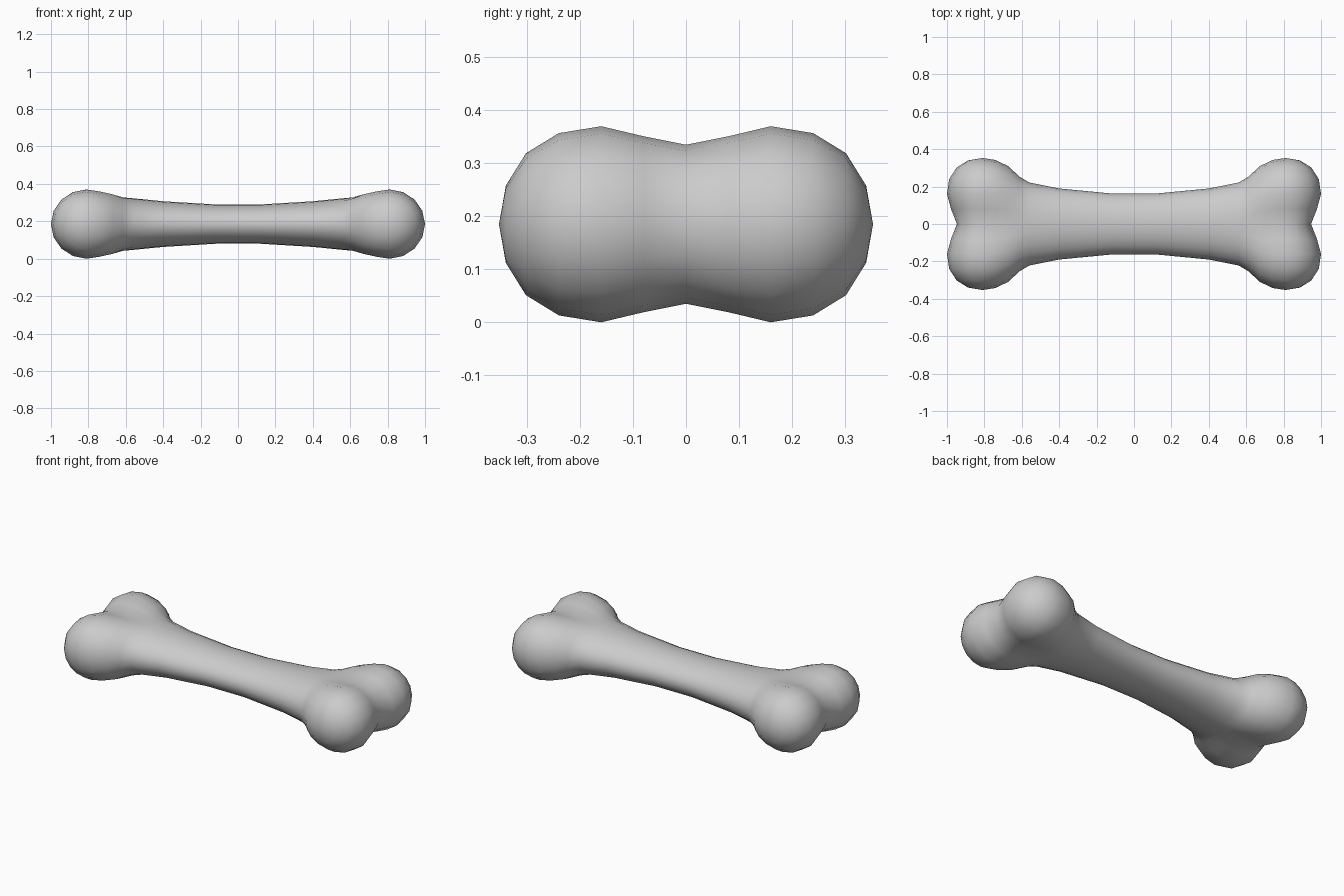
import bpy, bmesh
from math import sin, cos, pi, radians

if "Cube" in bpy.data.objects:
    bpy.data.objects.remove(bpy.data.objects["Cube"])

MID_Z = 0.185
KNOB_X = 0.81

# Two-lobed knob profile from centre line to outer edge: y, half height, end reach
LOBE = [(0, .150, .137), (.08, .166, .168), (.16, .185, .19), (.24, .172, .178),
        (.302, .134, .138), (.34, .073, .077), (.353, 0, 0)]

# Shaft stations: x, half width, half height, blend from ellipse (0) to lobes (1)
HALF = [(.12, .163, .105, 0), (.40, .190, .122, 0), (.56, .222, .140, .08),
        (.615, .255, .151, .3), (.67, .308, .168, .6), (.74, .342, .178, .85),
        (KNOB_X, .353, .185, 1)]
STATIONS = [(-x, w, h, t) for x, w, h, t in reversed(HALF)] + HALF


def station_point(station, j):
    """Upper point of a cross-section in column j: x, y, half height."""
    x, w, h, t = station
    k, side = abs(j), (1 if j >= 0 else -1)
    a = radians(15 * k)
    y = w * ((1 - t) * sin(a) + t * LOBE[k][0] / .353)
    z = h * ((1 - t) * cos(a) + t * LOBE[k][1] / .185)
    return x, side * y, z


def column(j):
    """Closed lengthwise loop: over the top, round one end, back beneath, round the other."""
    y, h, reach = LOBE[abs(j)]
    y = y if j >= 0 else -y
    top = [station_point(s, j) for s in STATIONS]
    under = [(x, yy, -z) for x, yy, z in reversed(top)]
    arc = [i * pi / 8 for i in range(1, 8)]
    right = [(KNOB_X + reach * sin(a), y, h * cos(a)) for a in arc]
    left = [(-x, yy, -z) for x, yy, z in right]
    return [(x, yy, z + MID_Z) for x, yy, z in top + right + under + left]


# Bone skin: neighbouring columns bridged with quads, outer edges welded shut
bm = bmesh.new()
cols = [[bm.verts.new(p) for p in column(j)] for j in range(-6, 7)]
for a, b in zip(cols, cols[1:]):
    n = len(a)
    for i in range(n):
        bm.faces.new((a[i], a[(i + 1) % n], b[(i + 1) % n], b[i]))
bmesh.ops.remove_doubles(bm, verts=bm.verts[:], dist=1e-4)
bmesh.ops.recalc_face_normals(bm, faces=bm.faces[:])
for f in bm.faces:
    f.smooth = True

mesh = bpy.data.meshes.new("bone")
bm.to_mesh(mesh)
bm.free()
bone = bpy.data.objects.new("bone", mesh)
bpy.context.collection.objects.link(bone)
